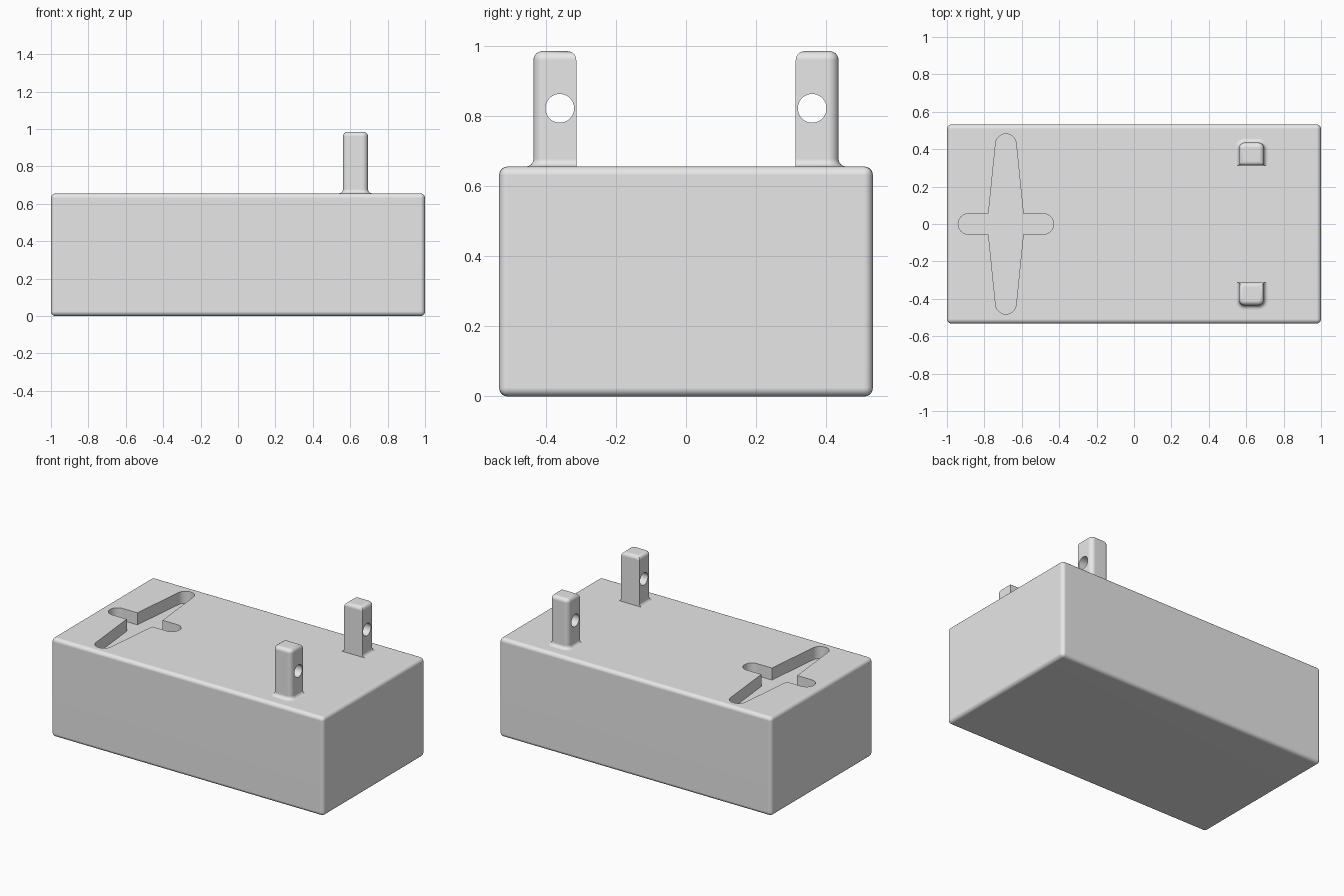
import bpy, bmesh
from math import sin, cos, pi, radians

if "Cube" in bpy.data.objects:
    bpy.data.objects.remove(bpy.data.objects["Cube"], do_unlink=True)

HALF_Y, TOP = 0.533, 0.656
grey = bpy.data.materials.new("light grey")
grey.use_nodes = True
colour = (0.8, 0.8, 0.8, 1)
grey.diffuse_color = colour
grey.node_tree.nodes["Principled BSDF"].inputs["Base Color"].default_value = colour


def make(name, bm):
    bmesh.ops.recalc_face_normals(bm, faces=bm.faces)
    mesh = bpy.data.meshes.new(name)
    bm.to_mesh(mesh)
    bm.free()
    mesh.materials.append(grey)
    ob = bpy.data.objects.new(name, mesh)
    bpy.context.collection.objects.link(ob)
    return ob


def loft(name, rings):
    """Skin a stack of matching closed rings and cap both ends."""
    bm = bmesh.new()
    loops = [[bm.verts.new(p) for p in ring] for ring in rings]
    for a, b in zip(loops, loops[1:]):
        for i in range(len(a)):
            j = (i + 1) % len(a)
            bm.faces.new((a[i], a[j], b[j], b[i]))
    bm.faces.new(loops[0][::-1])
    bm.faces.new(loops[-1])
    return make(name, bm)


def arc(cx, cy, r, start, end, n=6):
    angles = [radians(start + (end - start) * i / n) for i in range(n + 1)]
    return [(cx + r * cos(a), cy + r * sin(a)) for a in angles]


def cut(ob, cutter):
    cutter.hide_render = True
    mod = ob.modifiers.new("cut", 'BOOLEAN')
    mod.operation, mod.solver, mod.object = 'DIFFERENCE', 'EXACT', cutter


def finish(ob, cutter):
    """Bake the modifiers, drop the cutter and smooth the rounded edges."""
    deps = bpy.context.evaluated_depsgraph_get()
    ob.data = bpy.data.meshes.new_from_object(ob.evaluated_get(deps))
    ob.modifiers.clear()
    bpy.data.objects.remove(cutter, do_unlink=True)
    bpy.ops.object.select_all(action='DESELECT')
    ob.select_set(True)
    bpy.context.view_layer.objects.active = ob
    bpy.ops.object.shade_smooth_by_angle(angle=radians(32))
    weighted = ob.modifiers.new("normals", 'WEIGHTED_NORMAL')
    weighted.keep_sharp = True


# Block with rounded edges
bm = bmesh.new()
bmesh.ops.create_cube(bm, size=1)
for v in bm.verts:
    v.co.x *= 2
    v.co.y *= 2 * HALF_Y
    v.co.z = (v.co.z + 0.5) * TOP
body = make("body", bm)
bevel = body.modifiers.new("round", 'BEVEL')
bevel.width, bevel.segments = 0.025, 5

# Cross-shaped pocket: tapered long arm, straight short arm
CX, R = -0.685, 0.055
half = arc(0.2, 0, R, 0, 90, 8) + [(0.093, R)] + arc(0, 0.427, R, 5, 175, 14)
half += [(-0.093, R)] + arc(-0.2, 0, R, 90, 180, 8)
outline = half + [(-x, -y) for x, y in half[1:-1]]
outline = [(CX + x, y) for x, y in outline]
pocket = loft("pocket_cutter", [[(x, y, z) for x, y in outline] for z in (TOP - 0.08, TOP + 0.1)])
cut(body, pocket)
finish(body, pocket)

# Lugs: flat inner face, rounded outer corners, base fillet, rounded top
LX, HALF_W, INNER, OUTER, LUG_TOP = 0.628, 0.067, 0.313, 0.435, 0.985
CORNER, FILLET, ROUND = 0.03, 0.022, 0.025


def lug_ring(grow, inner_inset, z, side):
    w, r = HALF_W - CORNER, CORNER + grow
    cy = OUTER - CORNER
    pts = [(HALF_W + grow, INNER + inner_inset)]
    pts += arc(w, cy, r, 0, 90) + arc(-w, cy, r, 90, 180)
    pts.append((-HALF_W - grow, INNER + inner_inset))
    return [(LX + x, side * y, z) for x, y in pts]


for name, side in (("back_lug", 1), ("front_lug", -1)):
    rings = [lug_ring(FILLET, 0, TOP - 0.005, side)]
    for i in range(7):
        a = pi / 2 * i / 6
        rings.append(lug_ring(FILLET * (1 - sin(a)), 0, TOP + FILLET * (1 - cos(a)), side))
    for i in range(7):
        a = pi / 2 * i / 6
        inset = ROUND * (1 - cos(a))
        rings.append(lug_ring(-inset, inset, LUG_TOP - ROUND * (1 - sin(a)), side))
    lug = loft(name, rings)
    # Cross hole
    hole = [[(x, y, z) for y, z in arc(side * 0.36, 0.822, 0.041, 0, 348.75, 31)]
            for x in (LX - 0.2, LX + 0.2)]
    drill = loft("hole_cutter", hole)
    cut(lug, drill)
    finish(lug, drill)
